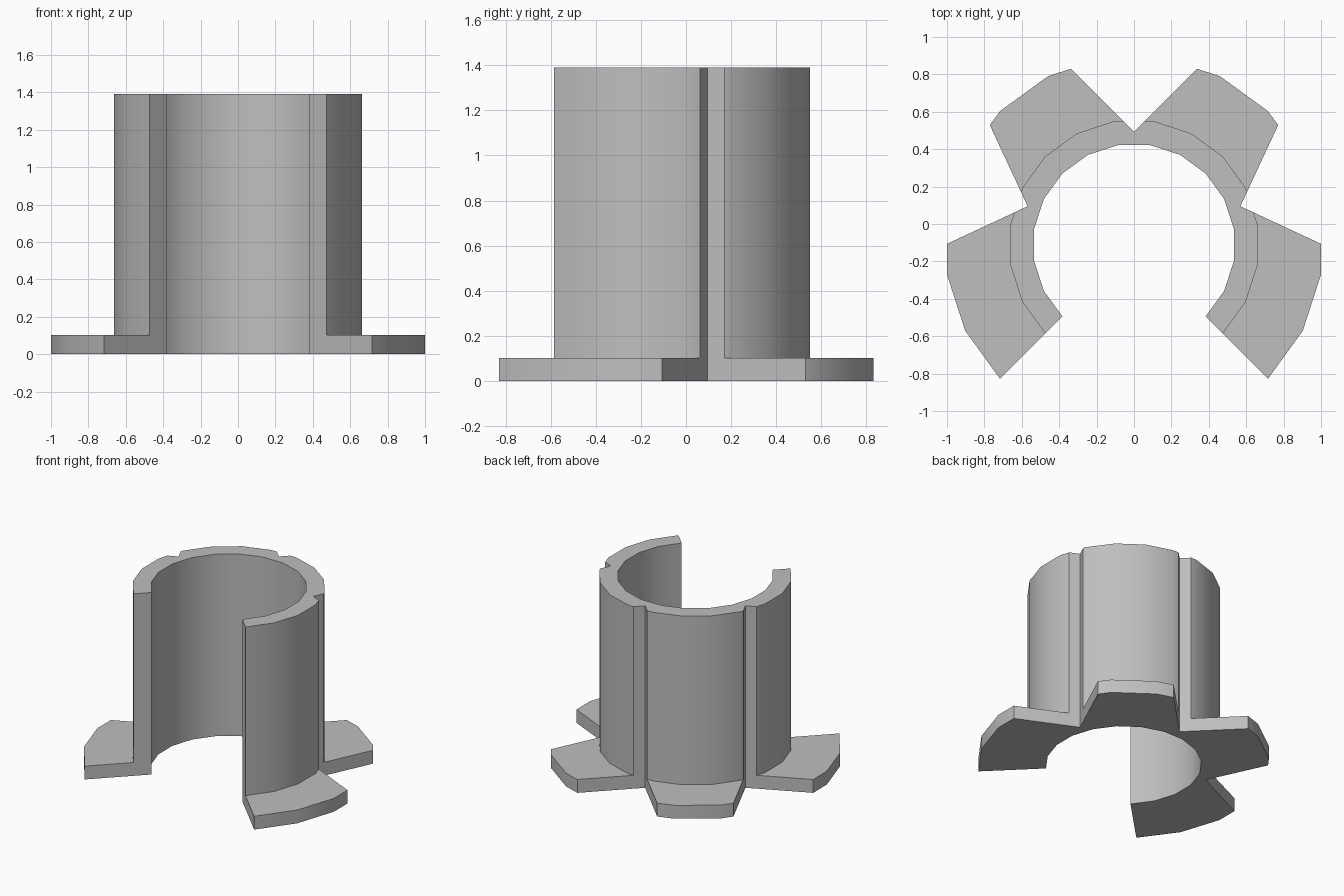
import bpy, bmesh
from math import radians, cos, sin, sqrt
from mathutils import Matrix, Vector

if "Cube" in bpy.data.objects:
    bpy.data.objects.remove(bpy.data.objects["Cube"], do_unlink=True)

AXIS_Y = -0.112          # the sleeve axis sits a little forward of the origin
INNER, WALL, FLANGE = 0.541, 0.67, 1.0125
BASE, HEIGHT = 0.102, 1.39
NOTCH = 0.605            # distance of the notch apex from the axis
STEPS = 15               # 18 degree facets over a 270 degree sweep

grey = bpy.data.materials.new("plain grey")
grey.use_nodes = True
colour = (0.52, 0.52, 0.52, 1)
grey.diffuse_color = colour
grey.node_tree.nodes["Principled BSDF"].inputs["Base Color"].default_value = colour


def make_object(name, bm):
    bmesh.ops.recalc_face_normals(bm, faces=bm.faces)
    mesh = bpy.data.meshes.new(name)
    bm.to_mesh(mesh)
    bm.free()
    mesh.materials.append(grey)
    obj = bpy.data.objects.new(name, mesh)
    bpy.context.collection.objects.link(obj)
    return obj


# Sleeve and flange: an L-shaped section swept around the axis, open at the front
section = [(INNER, 0), (FLANGE, 0), (FLANGE, BASE),
           (WALL, BASE), (WALL, HEIGHT), (INNER, HEIGHT)]
bm = bmesh.new()
rings = []
for i in range(STEPS + 1):
    a = radians(-45 + 270 * i / STEPS)
    rings.append([bm.verts.new((r * cos(a), AXIS_Y + r * sin(a), z)) for r, z in section])
n = len(section)
for a, b in zip(rings, rings[1:]):
    for k in range(n):
        m = (k + 1) % n
        bm.faces.new((a[k], a[m], b[m], b[k]))
bm.faces.new(rings[0])
bm.faces.new(rings[-1])
sleeve = make_object("flanged_sleeve", bm)

# Right-angled notches splitting the flange and grooving the wall
side = 1.5
bpy.context.view_layer.objects.active = sleeve
sleeve.select_set(True)
for angle in (20, 90, 160):
    a = radians(angle)
    reach = NOTCH + side / sqrt(2)
    place = (Matrix.Translation(Vector((reach * cos(a), AXIS_Y + reach * sin(a), HEIGHT / 2)))
             @ Matrix.Rotation(a + radians(45), 4, 'Z')
             @ Matrix.Diagonal((side, side, 2 * HEIGHT, 1)))
    bm = bmesh.new()
    bmesh.ops.create_cube(bm, size=1, matrix=place)
    cutter = make_object("notch_cutter", bm)
    cutter.hide_render = True
    mod = sleeve.modifiers.new("notch", 'BOOLEAN')
    mod.operation = 'DIFFERENCE'
    mod.solver = 'EXACT'
    mod.object = cutter
    bpy.ops.object.modifier_apply(modifier=mod.name)
    bpy.data.objects.remove(cutter, do_unlink=True)

bpy.ops.object.shade_smooth_by_angle(angle=radians(30))
